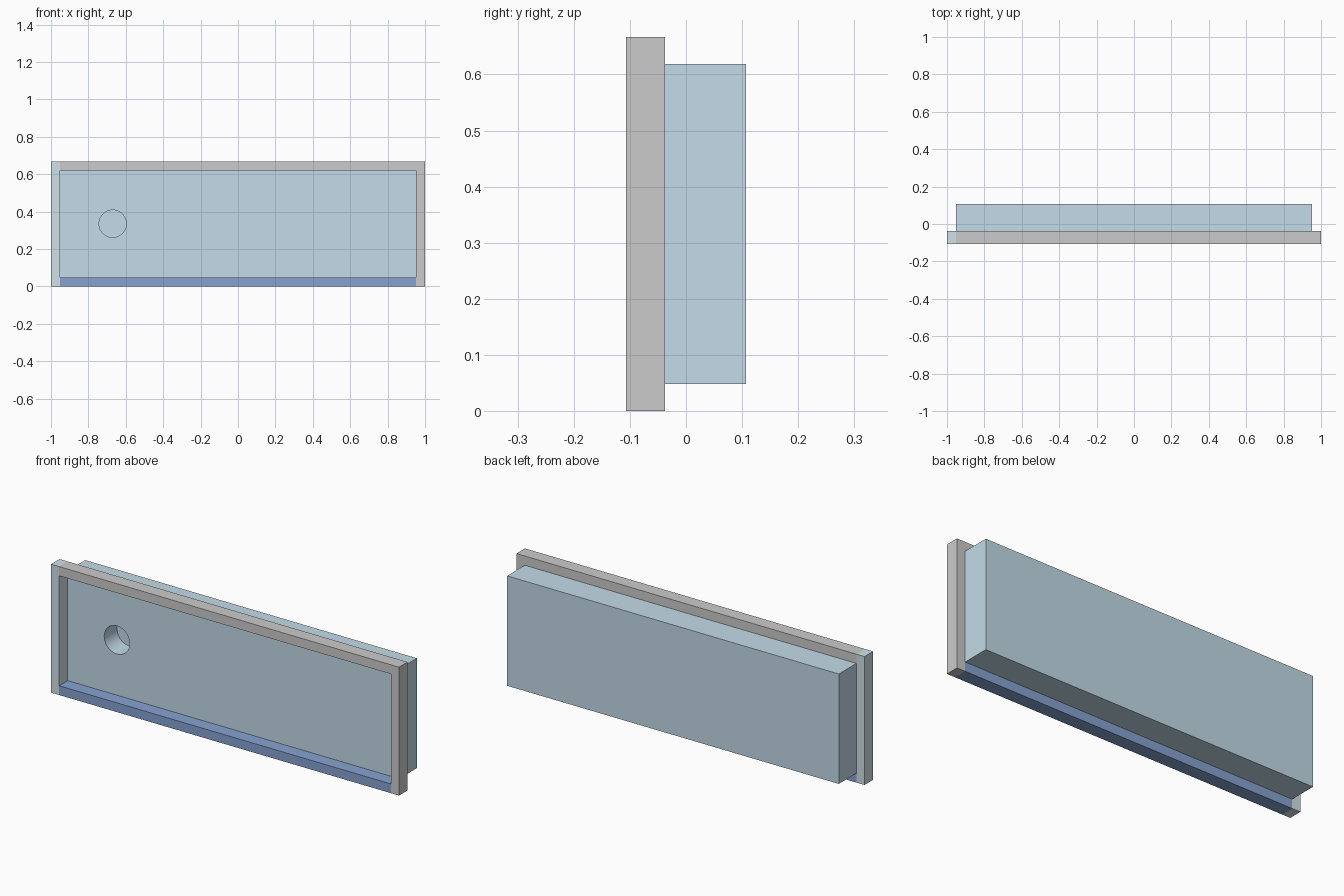
import bpy, math

if "Cube" in bpy.data.objects:
    bpy.data.objects.remove(bpy.data.objects["Cube"])

X, XI = 1.0, 0.953            # outer and inner half width
Z, Z0, Z1 = 0.667, 0.048, 0.619
Y0, Y1, Y2 = -0.107, -0.037, 0.107


def box(name, x, y, z, color=None):
    bpy.ops.mesh.primitive_cube_add(size=1, location=[(a + b) / 2 for a, b in (x, y, z)])
    ob = bpy.context.object
    ob.name = name
    ob.scale = [b - a for a, b in (x, y, z)]
    bpy.ops.object.transform_apply(location=False, rotation=False, scale=True)
    if color:
        mat = bpy.data.materials.new(name + "_color")
        mat.diffuse_color = (*color, 1)
        mat.use_nodes = True
        mat.node_tree.nodes["Principled BSDF"].inputs["Base Color"].default_value = mat.diffuse_color
        ob.data.materials.append(mat)
    return ob


# Frame bars standing proud of the panel
box("frame_left", (-X, -XI), (Y0, Y1), (0, Z), (0.64, 0.76, 0.81))
box("frame_right", (XI, X), (Y0, Y1), (0, Z))
box("frame_top", (-XI, XI), (Y0, Y1), (Z1, Z), (0.57, 0.57, 0.57))
box("frame_bottom", (-XI, XI), (Y0, Y1), (0, Z0), (0.24, 0.36, 0.64))

# Thick panel behind the frame
panel = box("panel", (-XI, XI), (Y1, Y2), (Z0, Z1), (0.55, 0.71, 0.81))

# Blind round hole in the panel front
DEPTH = 0.105
bpy.ops.mesh.primitive_cylinder_add(vertices=48, radius=0.073, depth=2 * DEPTH,
                                    location=(-0.67, Y1, 0.335),
                                    rotation=(math.pi / 2, 0, 0))
cutter = bpy.context.object
cutter.name = "hole_cutter"
cutter.hide_render = True
cut = panel.modifiers.new("hole", 'BOOLEAN')
cut.operation = 'DIFFERENCE'
cut.solver = 'EXACT'
cut.object = cutter
bpy.context.view_layer.objects.active = panel
bpy.ops.object.modifier_apply(modifier=cut.name)
bpy.data.objects.remove(cutter)

# Smooth hole wall, crisp edges elsewhere
bpy.ops.object.select_all(action='DESELECT')
panel.select_set(True)
bpy.ops.object.shade_smooth_by_angle(angle=math.radians(30))
